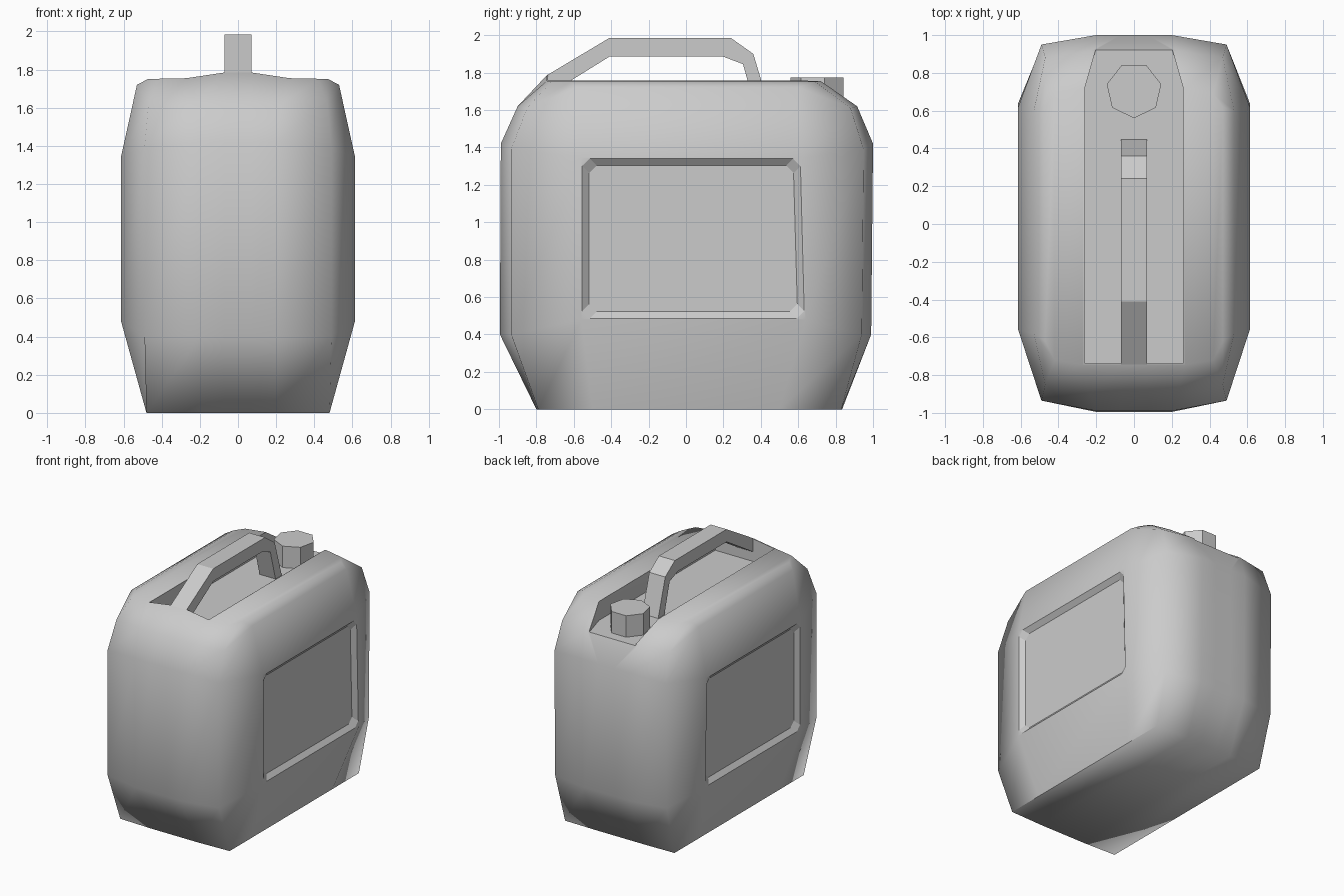
import bpy, bmesh, math
from mathutils import Vector

old = bpy.data.objects.get("Cube")
if old:
    bpy.data.objects.remove(old, do_unlink=True)

grey = bpy.data.materials.new("plain_grey")
grey.use_nodes = True
COLOR = (0.6, 0.6, 0.6, 1)
grey.diffuse_color = COLOR
for node in grey.node_tree.nodes:
    if node.type == 'BSDF_PRINCIPLED':
        node.inputs["Base Color"].default_value = COLOR
        node.inputs["Roughness"].default_value = 0.6


def make_object(name, bm):
    bmesh.ops.recalc_face_normals(bm, faces=bm.faces)
    mesh = bpy.data.meshes.new(name)
    bm.to_mesh(mesh)
    bm.free()
    obj = bpy.data.objects.new(name, mesh)
    bpy.context.collection.objects.link(obj)
    mesh.materials.append(grey)
    return obj


def loft(bm, loops, closed=True):
    """Bridge matching point loops with quads and return the vertex rows."""
    rows = [[bm.verts.new(p) for p in loop] for loop in loops]
    n = len(rows[0])
    for a, b in zip(rows, rows[1:]):
        for i in range(n):
            j = (i + 1) % n
            bm.faces.new((a[i], a[j], b[j], b[i]))
    return rows


def prism(bm, loops):
    rows = loft(bm, loops)
    bm.faces.new(rows[0])
    bm.faces.new(rows[-1])


# Body: each level lists side, corner, front and centre points, then the rear y values
levels = [
    ([(.48, -.5, 0), (.48, -.79, 0), (.2, -.8, 0), (.07, -.8, 0)],
     [.5, .83, .835, .835]),
    ([(.613, -.56, .48), (.49, -.935, .4), (.2, -.995, .4), (.07, -.995, .4)],
     [.64, .94, .99, .99]),
    ([(.613, -.56, 1.345), (.49, -.935, 1.39), (.2, -.99, 1.42), (.07, -.99, 1.42)],
     [.62, .95, 1.0, 1.0]),
    ([(.53, -.58, 1.72), (.47, -.85, 1.61), (.23, -.9, 1.62), (.07, -.9, 1.62)],
     [.6, .88, .915, .915]),
    ([(.47, -.62, 1.752), (.42, -.72, 1.752), (.27, -.745, 1.755), (.07, -.745, 1.785)],
     [.62, .69, .72, .72]),
]


def ring(front, rear_y):
    rear = [(x, y, min(z, 1.755)) for (x, _, z), y in zip(front, rear_y)]
    flip = lambda pts: [(-x, y, z) for x, y, z in pts]
    return flip(front) + front[::-1] + rear + flip(rear)[::-1]


bm = bmesh.new()
rows = loft(bm, [ring(*level) for level in levels])
for row in (rows[0], rows[-1]):
    for i in range(7):
        bm.faces.new((row[i], row[i + 1], row[14 - i], row[15 - i]))
body = make_object("container_body", bm)

# Cutter: top well plus the tapered, chamfered side panels
WELL_FLOOR = 1.605
bm = bmesh.new()
half = [(.26, -.738), (.26, .72), (.2, .93)]
outline = half + [(-x, y) for x, y in half[::-1]]
prism(bm, [[(x, y, z) for x, y in outline] for z in (WELL_FLOOR, 2.1)])


def panel_loop(x, grow):
    c = .04
    z0, z1, y0 = .485 - grow, 1.34 + grow, -.555 - grow
    low, high = .632 + grow, .612 + grow
    return [(x, y0 + c, z0), (x, low - c, z0), (x, low, z0 + c), (x, high, z1 - c),
            (x, high - c, z1), (x, y0 + c, z1), (x, y0, z1 - c), (x, y0, z0 + c)]


for side in (-1, 1):
    prism(bm, [panel_loop(side * .583, -.037), panel_loop(side * .613, 0),
               panel_loop(side * .7, 0)])
cutter = make_object("recess_cutter", bm)
cutter.hide_render = True
cutter.hide_viewport = False

cut = body.modifiers.new("recesses", 'BOOLEAN')
cut.operation = 'DIFFERENCE'
cut.solver = 'EXACT'
cut.object = cutter
bpy.context.view_layer.objects.active = body
body.select_set(True)
bpy.ops.object.modifier_apply(modifier=cut.name)
bpy.data.objects.remove(cutter, do_unlink=True)

# Body shading: soft outside, crisp around the well and panels
bm = bmesh.new()
bm.from_mesh(body.data)
for f in bm.faces:
    f.smooth = True


def on_panel(v):
    x, y, z = v.co
    return abs(x) > .57 and -.557 < y < .634 and .483 < z < 1.342


for e in bm.edges:
    steep = e.calc_face_angle(0) > math.radians(80)
    floor = all(abs(v.co.z - WELL_FLOOR) < .002 and abs(v.co.x) < .262 for v in e.verts)
    if steep or floor or all(on_panel(v) for v in e.verts):
        e.smooth = False
bm.to_mesh(body.data)
bm.free()

# Handle: a flat bar following paired outer and inner outlines
outer = [(-.745, 1.785), (-.41, 1.985), (.24, 1.985), (.36, 1.9), (.45, 1.6)]
inner = [(-.74, 1.68), (-.41, 1.885), (.2, 1.885), (.305, 1.845), (.372, 1.6)]
bm = bmesh.new()
prism(bm, [[(-.07, *o), (.07, *o), (.07, *i), (-.07, *i)] for o, i in zip(outer, inner)])
make_object("carry_handle", bm)

# Cap: seven-sided, flat shaded
bm = bmesh.new()
angles = [math.tau * k / 7 - math.pi / 2 for k in range(7)]
prism(bm, [[(.148 * math.cos(a), .708 + .148 * math.sin(a), z) for a in angles]
           for z in (1.6, 1.775)])
make_object("screw_cap", bm)
